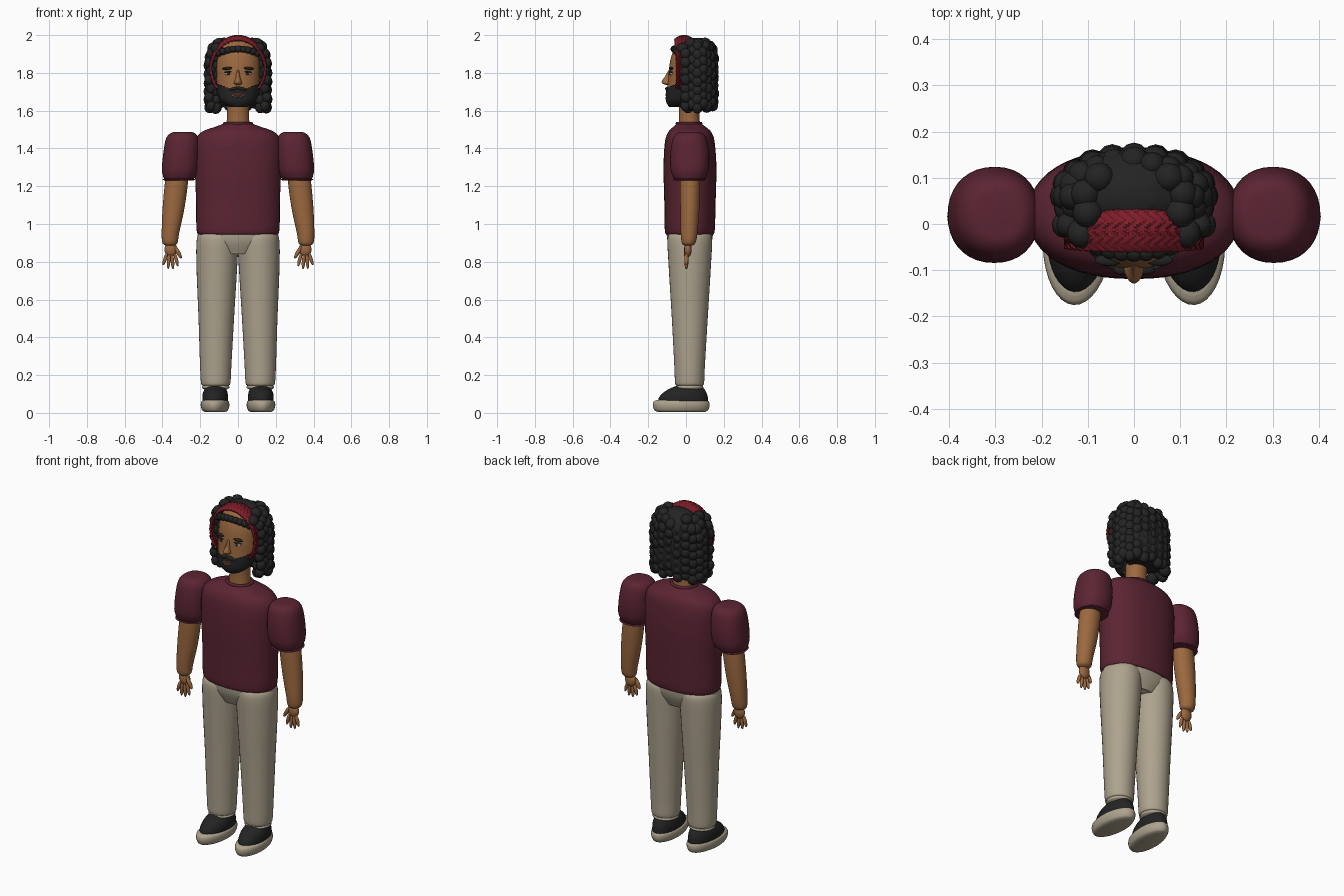
import bpy, bmesh, math, random
from mathutils import Matrix, Vector, Euler

random.seed(4)
if "Cube" in bpy.data.objects:
    bpy.data.objects.remove(bpy.data.objects["Cube"])


def material(name, r, g, b):
    m = bpy.data.materials.new(name)
    m.use_nodes = True
    m.diffuse_color = (r, g, b, 1)
    m.node_tree.nodes["Principled BSDF"].inputs["Base Color"].default_value = (r, g, b, 1)
    return m


SKIN = material("brown skin", .33, .14, .05)
SHIRT = material("maroon cloth", .105, .018, .032)
PANTS = material("beige cloth", .42, .365, .27)
BLACK = material("soft black", .017, .017, .018)
RED = material("red band", .22, .012, .022)
DARKRED = material("dark red band", .09, .008, .012)
WHITE = material("eye white", .55, .52, .48)
LIP = material("lip", .24, .08, .05)


def finish(name, bm, *mats):
    me = bpy.data.meshes.new(name)
    bmesh.ops.recalc_face_normals(bm, faces=bm.faces)
    bm.to_mesh(me)
    bm.free()
    for m in mats:
        me.materials.append(m)
    ob = bpy.data.objects.new(name, me)
    bpy.context.collection.objects.link(ob)
    bpy.ops.object.select_all(action='DESELECT')
    ob.select_set(True)
    bpy.context.view_layer.objects.active = ob
    bpy.ops.object.shade_smooth_by_angle(angle=math.radians(50))
    return ob


def spline(secs, steps):
    """Smoothly interpolate a list of sections."""
    v = [Vector(s) for s in secs]
    out = []
    for i in range(len(v) - 1):
        a, b, c, d = v[max(i - 1, 0)], v[i], v[i + 1], v[min(i + 2, len(v) - 1)]
        for k in range(steps):
            t = k / steps
            out.append(b + (c - a) * t / 2 + (2 * a - 5 * b + 4 * c - d) * t * t / 2
                       + (3 * b - a - 3 * c + d) * t ** 3 / 2)
    return out + [v[-1]]


def loft(name, secs, mat, n=36, steps=5, p=2.0, s=1, grow=0, keep=None):
    """Stack oval rings; each section is (z, centre x, centre y, half x, half y)."""
    bm = bmesh.new()
    rings = []
    for z, cx, cy, rx, ry in spline(secs, steps):
        ring = []
        for k in range(n):
            a = math.tau * k / n
            c, d = math.cos(a), math.sin(a)
            x = cx + (max(rx, .002) + grow) * math.copysign(abs(c) ** (2 / p), c)
            y = cy + (max(ry, .002) + grow) * math.copysign(abs(d) ** (2 / p), d)
            ring.append(bm.verts.new((s * x, y, z)))
        rings.append(ring)
    for lo, hi in zip(rings, rings[1:]):
        for k in range(n):
            bm.faces.new((lo[k], lo[k - 1], hi[k - 1], hi[k]))
    bm.faces.new(rings[0])
    bm.faces.new(rings[-1])
    if keep:
        drop = [f for f in bm.faces if not keep(f.calc_center_median())]
        bmesh.ops.delete(bm, geom=drop, context='FACES')
    return finish(name, bm, mat)


def blobs(name, items, mat, u=14, v=9):
    """Join ellipsoids given as (location, radii, rotation about y)."""
    bm = bmesh.new()
    for loc, size, tilt in items:
        m = Matrix.LocRotScale(Vector(loc), Euler((0, tilt, 0)), Vector(size))
        bmesh.ops.create_uvsphere(bm, u_segments=u, v_segments=v, radius=1, matrix=m)
    return finish(name, bm, mat)


# Shirt body and collar
loft("shirt_body", [(.945, 0, .02, .2, .12), (.965, 0, .02, .219, .132), (1.12, 0, .021, .222, .136),
                    (1.3, 0, .021, .228, .14), (1.43, 0, .02, .226, .132), (1.485, 0, .02, .195, .115),
                    (1.515, 0, .018, .12, .085), (1.53, 0, .016, .078, .066)], SHIRT, 48, p=2.25)
bpy.ops.mesh.primitive_torus_add(major_radius=.07, minor_radius=.009, major_segments=36,
                                 minor_segments=8, location=(0, .016, 1.532))
collar = bpy.context.object
collar.name = "collar"
collar.scale = (1, .9, 1)
collar.data.materials.append(SHIRT)
bpy.ops.object.shade_smooth()

# Neck and trouser waist
loft("neck", [(1.5, 0, .018, .064, .058), (1.58, 0, .018, .058, .054), (1.68, 0, .02, .062, .06)], SKIN)
loft("hips", [(.84, 0, .02, .12, .09), (.9, 0, .02, .205, .115), (.95, 0, .02, .212, .122),
              (.97, 0, .02, .19, .11)], PANTS)

for s, side in ((1, "left"), (-1, "right")):
    # Sleeve with a flared hem
    loft(side + "_sleeve", [(1.488, .293, .02, .03, .03), (1.482, .293, .02, .062, .065),
                            (1.45, .295, .02, .087, .09), (1.37, .3, .02, .096, .103),
                            (1.29, .306, .019, .097, .101), (1.25, .31, .018, .086, .088),
                            (1.24, .312, .018, .08, .082), (1.234, .312, .018, .088, .088),
                            (1.23, .312, .018, .07, .07)], SHIRT, p=2.2, s=s)
    # Forearm
    loft(side + "_forearm", [(1.3, .318, .022, .058, .05), (1.2, .328, .022, .061, .053),
                             (1.07, .343, .02, .057, .05), (.95, .358, .016, .046, .044),
                             (.9, .36, .014, .04, .036), (.885, .36, .012, .022, .02)], SKIN, s=s)
    # Hand with spread fingers and a thumb
    hand = [((s * .355, .01, .865), (.035, .02, .04), 0)]
    for x, z, tilt, size in ((.327, .812, .25, .038), (.347, .802, .08, .042),
                             (.367, .803, -.08, .041), (.386, .815, -.3, .035)):
        hand.append(((s * x, .002, z), (.0095, .011, size), s * tilt))
    hand.append(((s * .317, 0, .85), (.011, .012, .037), s * .5))
    blobs(side + "_hand", hand, SKIN)
    # Trouser leg with a gathered hem
    loft(side + "_trouser_leg", [(.955, .105, .02, .09, .1), (.92, .108, .02, .11, .118),
                                 (.78, .112, .02, .108, .112), (.5, .115, .02, .094, .095),
                                 (.25, .118, .019, .083, .081), (.16, .118, .019, .078, .077),
                                 (.145, .118, .019, .07, .07), (.132, .118, .019, .072, .072),
                                 (.12, .118, .019, .05, .05)], PANTS, s=s)
    # Shoe: sole and upper, toes turned slightly outward
    for part, mat, secs in (
            ("sole", PANTS, [(.004, 0, -.025, .05, .12), (.012, 0, -.025, .066, .14),
                             (.035, 0, -.025, .075, .15), (.058, 0, -.025, .073, .147),
                             (.068, 0, -.025, .06, .13)]),
            ("shoe_upper", BLACK, [(.05, 0, -.015, .066, .132), (.08, 0, -.014, .068, .13),
                                   (.11, 0, -.005, .064, .112), (.135, 0, .008, .05, .08),
                                   (.147, 0, .012, .03, .045)])):
        ob = loft(side + "_" + part, secs, mat)
        ob.location.x = s * .12
        ob.rotation_euler.z = s * .06

# Head
HEAD = [(1.62, 0, -.042, .04, .04), (1.65, 0, -.032, .08, .066), (1.7, 0, -.005, .106, .094),
        (1.76, 0, .012, .116, .107), (1.82, 0, .022, .119, .112), (1.88, 0, .028, .116, .108),
        (1.93, 0, .028, .1, .088), (1.965, 0, .025, .06, .055), (1.975, 0, .025, .02, .02)]
loft("head", HEAD, SKIN, 48)


def bearded(c):
    x = abs(c.x)
    mouth = (x / .032) ** 2 + ((c.z - 1.685) / .011) ** 2 < 1
    return c.y < .03 and c.z < 1.713 + 2.6 * x * x and not mouth


loft("beard", HEAD, BLACK, 112, 10, grow=.008, keep=bearded)
blobs("lips", [((0, -.097, 1.688), (.028, .012, .006), 0), ((0, -.098, 1.681), (.024, .012, .006), 0)], LIP)
blobs("moustache", [((s * .02, -.099, 1.716), (.027, .012, .009), s * .25) for s in (1, -1)], BLACK)

# Nose, eyes and brows
loft("nose", [(1.735, 0, -.09, .01, .012), (1.744, 0, -.097, .021, .028), (1.757, 0, -.1, .018, .028),
              (1.78, 0, -.094, .011, .018), (1.815, 0, -.085, .007, .008)], SKIN, 24, p=1.7)
pair = (1, -1)
blobs("eyes", [((s * .05, -.075, 1.796), (.022, .012, .009), 0) for s in pair], WHITE)
blobs("irises", [((s * .05, -.083, 1.796), (.0085, .006, .0085), 0) for s in pair], BLACK)
blobs("eyelids", [((s * .051, -.077, 1.805), (.025, .014, .004), s * .1) for s in pair], BLACK)
blobs("eyebrows", [((s * .055, -.078, 1.824), (.03, .013, .0075), s * .08) for s in pair], BLACK)

# Inner hair mass behind the face
loft("hair_mass", [(1.625, 0, .085, .11, .06), (1.68, 0, .08, .138, .085), (1.85, 0, .075, .138, .088),
                   (1.92, 0, .07, .125, .085), (1.96, 0, .065, .095, .06), (1.985, 0, .06, .04, .03)],
     BLACK, p=2.4)

# Strings of round curls around the sides and back
curls = []
COLUMNS = 15
for i in range(COLUMNS):
    a = math.radians(-38 + 256 * i / (COLUMNS - 1))
    x, y = .15 * math.cos(a), .062 + .083 * math.sin(a)
    z = 1.617 + .018 * (i % 2) + .012 * max(0, math.sin(a))
    while z < 1.95:
        r = random.uniform(.027, .033)
        pull = 1 - max(0, z - 1.87) * 2.3
        curls.append(((x * pull, .06 + (y - .06) * pull, z), (r, r, r * 1.08), 0))
        z += random.uniform(.042, .05)
for s in pair:
    # Outer locks beside the face and curls over the band
    for k in range(7):
        curls.append(((s * (.142 + .01 * (k % 2)), -.002, 1.625 + .046 * k), (.026, .028, .03), 0))
    for x, y, z in ((.112, -.02, 1.93), (.1, .025, 1.955), (.105, .065, 1.952), (.075, .1, 1.957)):
        curls.append(((s * x, y, z), (.033, .033, .03), 0))
blobs("hair_curls", curls, BLACK, 12, 8)

# Small curls along the forehead
blobs("fringe_curls", [((x, -.062 + 2.2 * x * x, 1.926 - 2 * x * x), (.021, .02, .019), 0)
                       for x in (k * .026 - .104 for k in range(9))], BLACK, 12, 8)

# Woven head band arching over the head
bm = bmesh.new()
NU, NV = 120, 24
grid = []
for i in range(NU + 1):
    a = math.radians(-42 + 264 * i / NU)
    top = max(0, math.sin(a))
    row = []
    for j in range(NV + 1):
        v = j / NV
        weave = (i + abs(j % 8 - 4)) % 4 < 2
        lift = (.003 if weave else 0) - .02 * (2 * v - 1) ** 2 * top
        y = -.052 + (.055 + .04 * top) * v - .006 * top
        row.append(bm.verts.new(((.143 + lift) * math.cos(a), y, 1.828 + (.164 + lift) * math.sin(a))))
    grid.append(row)
for i in range(NU):
    for j in range(NV):
        f = bm.faces.new((grid[i][j], grid[i + 1][j], grid[i + 1][j + 1], grid[i][j + 1]))
        f.material_index = int((i + abs(j % 8 - 4)) % 4 == 3)
band = finish("head_band", bm, RED, DARKRED)
solid = band.modifiers.new("thickness", 'SOLIDIFY')
solid.thickness = .012
solid.offset = 0
